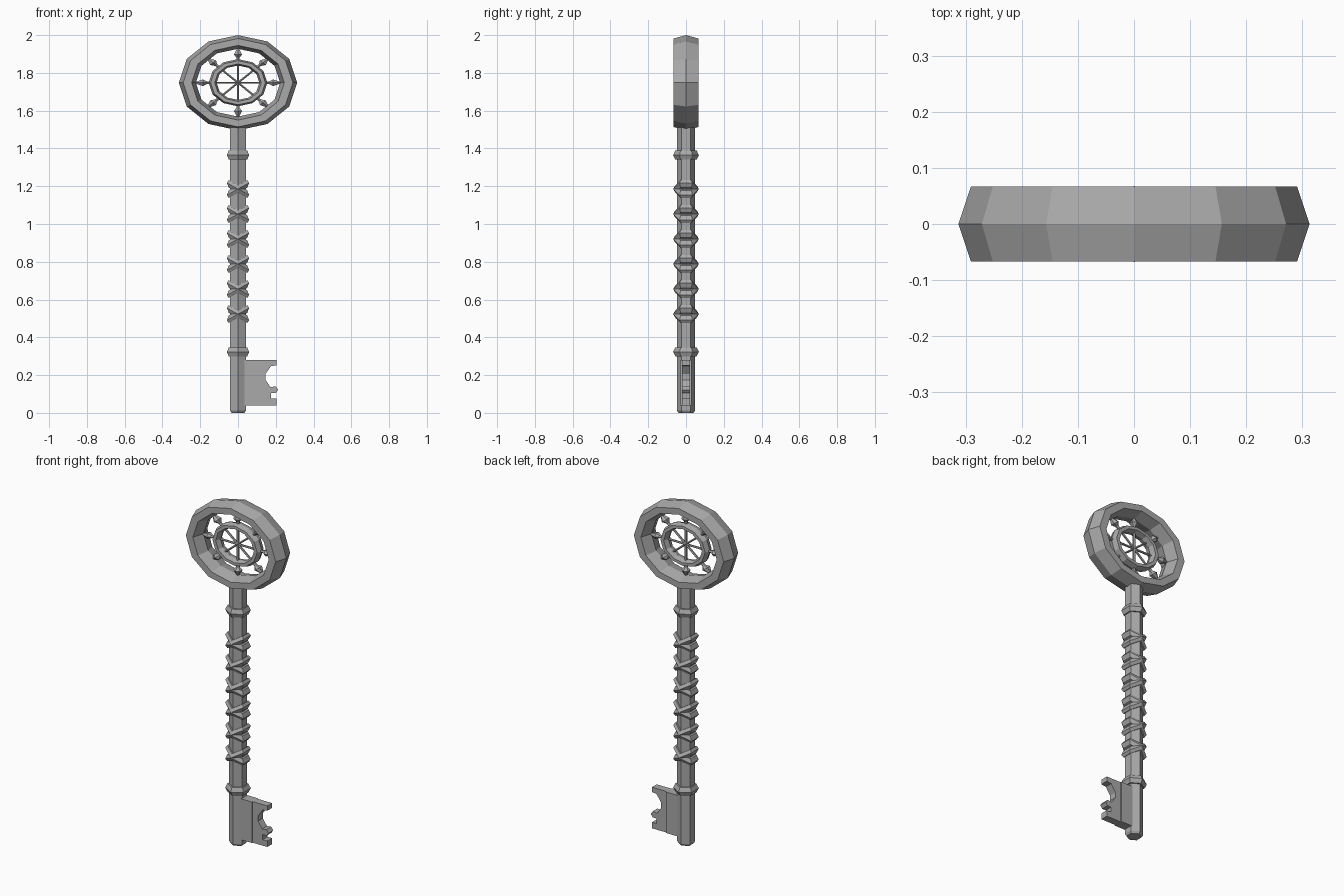
import bpy, bmesh
from math import sin, cos, pi, radians
from mathutils import Matrix, Vector

if "Cube" in bpy.data.objects:
    bpy.data.objects.remove(bpy.data.objects["Cube"])

metal = bpy.data.materials.new("grey metal")
metal.use_nodes = True
GREY = (0.4, 0.4, 0.4, 1)
metal.diffuse_color = GREY
metal.node_tree.nodes["Principled BSDF"].inputs["Base Color"].default_value = GREY

CENTRE, SQUASH = 1.748, 0.805   # bow centre height and vertical squash


def finish(name, bm):
    bmesh.ops.recalc_face_normals(bm, faces=bm.faces)
    mesh = bpy.data.meshes.new(name)
    bm.to_mesh(mesh)
    bm.free()
    mesh.materials.append(metal)
    obj = bpy.data.objects.new(name, mesh)
    bpy.context.collection.objects.link(obj)
    return obj


def ring(name, profile, sides, place):
    """Sweep a closed (radius, offset) profile round a regular polygon."""
    bm = bmesh.new()
    loops = []
    for i in range(sides):
        a = pi / 2 + 2 * pi * i / sides
        loops.append([bm.verts.new(place(r * cos(a), r * sin(a), h)) for r, h in profile])
    n = len(profile)
    for i in range(sides):
        p, q = loops[i], loops[(i + 1) % sides]
        for j in range(n):
            k = (j + 1) % n
            bm.faces.new((p[j], p[k], q[k], q[j]))
    return finish(name, bm)


def lathe(name, profile, sides, matrix):
    """Solid of (radius, height) levels with capped ends."""
    bm = bmesh.new()
    loops = [[bm.verts.new(matrix @ Vector((r * cos(pi / 2 + 2 * pi * i / sides),
                                            r * sin(pi / 2 + 2 * pi * i / sides), h)))
              for i in range(sides)] for r, h in profile]
    for p, q in zip(loops, loops[1:]):
        for i in range(sides):
            k = (i + 1) % sides
            bm.faces.new((p[i], p[k], q[k], q[i]))
    bm.faces.new(loops[0])
    bm.faces.new(loops[-1])
    return finish(name, bm)


def hexagon(radius, width, depth):
    return [(radius + width * cos(i * pi / 3), depth * sin(i * pi / 3) / sin(pi / 3))
            for i in range(6)]


# Bow: outer ring and inner wheel rim
def in_bow(x, z, y):
    return (x, y, CENTRE + z * SQUASH)


ring("outer_ring", hexagon(0.268, 0.045, 0.067), 12, in_bow)
ring("wheel_rim", hexagon(0.134, 0.021, 0.03), 12, in_bow)

# Wheel spokes with pointed tips outside the rim
squash = Matrix.Translation((0, 0, CENTRE)) @ Matrix.Diagonal((1, 1, SQUASH, 1))
for i in range(8):
    turn = squash @ Matrix.Rotation(i * pi / 4, 4, 'Y')
    lathe(f"spoke_{i + 1}", [(0.007, 0), (0.007, 0.13)], 6, turn)
    lathe(f"spoke_tip_{i + 1}", [(0.009, 0.145), (0.01, 0.165), (0.025, 0.186), (0.002, 0.235)], 6, turn)

# Hexagonal shaft
lathe("shaft", [(0.04, 0), (0.048, 0.012), (0.048, 1.52)], 6, Matrix())

# Collars and crossed bands round the shaft
def band(name, height, tilt, depth):
    ring(name, hexagon(0.045, 0.023, depth), 6, lambda x, y, h: (x, y, height + h + tilt * x))


band("upper_collar", 1.365, 0, 0.024)
band("lower_collar", 0.323, 0, 0.024)
for i in range(6):
    for side, tilt in (("left", 0.55), ("right", -0.55)):
        band(f"{side}_band_{i + 1}", 0.523 + 0.1325 * i, tilt, 0.02)


# Key bit: thick web and notched blade
def plate(name, outline, half):
    bm = bmesh.new()
    face = bm.faces.new([bm.verts.new((x, -half, z)) for x, z in outline])
    out = bmesh.ops.extrude_face_region(bm, geom=[face])
    bmesh.ops.translate(bm, vec=(0, 2 * half, 0),
                        verts=[v for v in out["geom"] if isinstance(v, bmesh.types.BMVert)])
    return finish(name, bm)


plate("bit_web", [(0.02, 0.04), (0.11, 0.04), (0.11, 0.28), (0.02, 0.28)], 0.028)
plate("bit_blade", [(0.1, 0.04), (0.205, 0.04), (0.205, 0.075), (0.175, 0.075), (0.175, 0.105),
                    (0.2, 0.105), (0.213, 0.122), (0.2, 0.14), (0.172, 0.137), (0.145, 0.175),
                    (0.145, 0.205), (0.175, 0.248), (0.205, 0.252), (0.205, 0.28), (0.1, 0.28)], 0.022)
